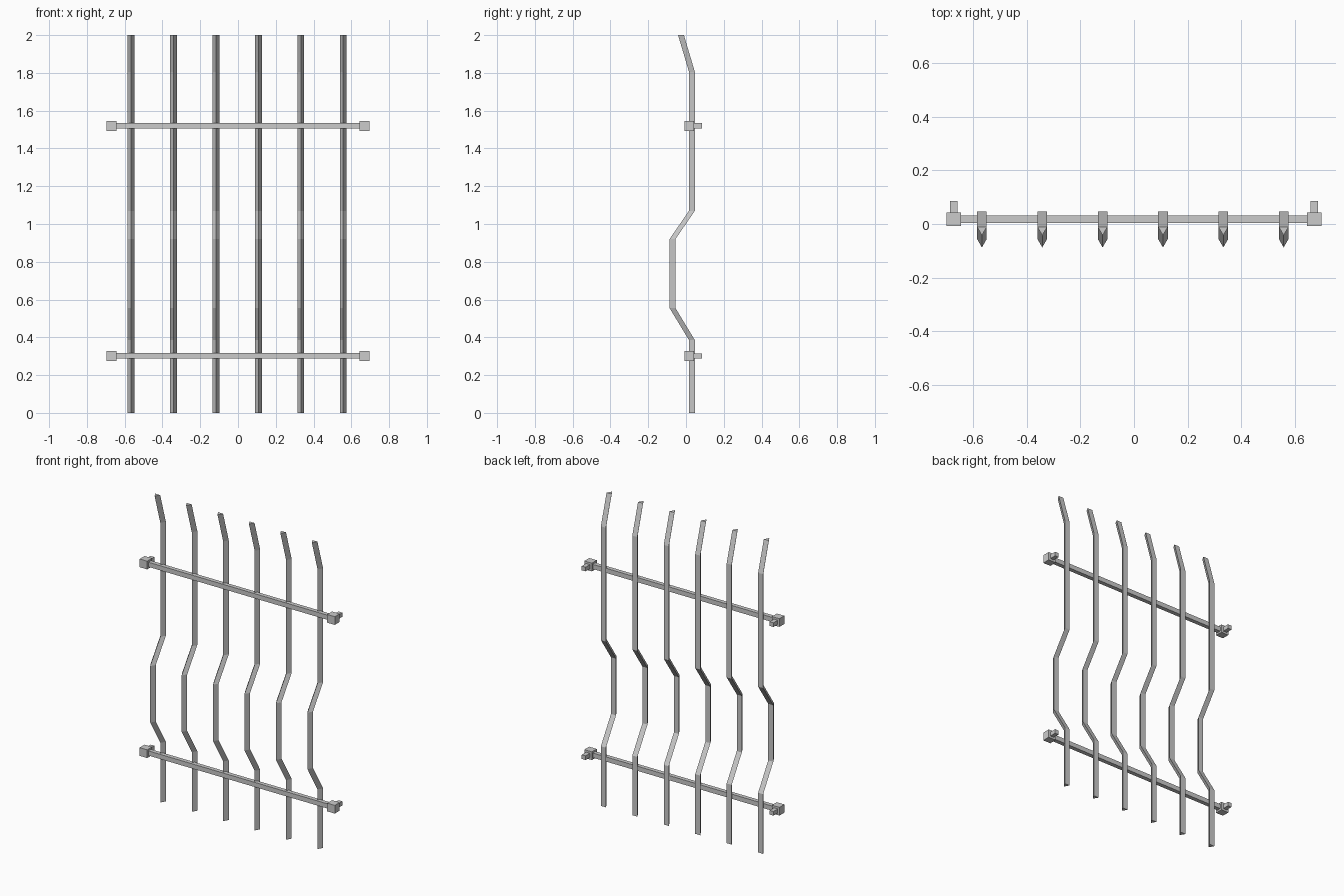
import bpy
import bmesh

cube = bpy.data.objects.get("Cube")
if cube:
    bpy.data.objects.remove(cube, do_unlink=True)

# Single plain metal colour
metal = bpy.data.materials.new("light_grey_metal")
metal.use_nodes = True
GREY = (0.6, 0.6, 0.6, 1.0)
metal.diffuse_color = GREY
metal.node_tree.nodes["Principled BSDF"].inputs["Base Color"].default_value = GREY


def add_object(name, bm):
    bmesh.ops.recalc_face_normals(bm, faces=bm.faces)
    mesh = bpy.data.meshes.new(name)
    bm.to_mesh(mesh)
    bm.free()
    mesh.materials.append(metal)
    obj = bpy.data.objects.new(name, mesh)
    bpy.context.collection.objects.link(obj)
    return obj


def box(name, centre, size):
    bm = bmesh.new()
    bmesh.ops.create_cube(bm, size=1)
    for v in bm.verts:
        v.co = [c + p * s for c, p, s in zip(centre, v.co, size)]
    return add_object(name, bm)


# Bent upright: triangular section with its point to the front, swept up a path
PATH = [(0.047, 0), (0.047, 0.385), (-0.056, 0.555), (-0.056, 0.92),
        (0.047, 1.07), (0.047, 1.805), (-0.011, 2.0)]
SECTION = [(-0.018, 0), (0.018, 0), (0, -0.031)]


def bent_bar(name, x):
    bm = bmesh.new()
    rings = [[bm.verts.new((x + sx, y + sy, z)) for sx, sy in SECTION]
             for y, z in PATH]
    for low, high in zip(rings, rings[1:]):
        for i in range(3):
            j = (i + 1) % 3
            bm.faces.new((low[i], low[j], high[j], high[i]))
    bm.faces.new(rings[0])
    bm.faces.new(rings[-1])
    return add_object(name, bm)


for i in range(6):
    bent_bar(f"upright_bar_{i + 1}", -0.566 + i * 0.2246)

# Cross rails with an end block and a rear fixing lug on each side
for level, z in (("lower", 0.302), ("upper", 1.52)):
    box(f"{level}_rail", (0, 0.018, z), (1.3, 0.027, 0.03))
    for side, s in (("left", 1), ("right", -1)):
        box(f"{level}_{side}_end_block", (s * 0.67, 0.017, z), (0.054, 0.05, 0.053))
        box(f"{level}_{side}_fixing_lug", (s * 0.671, 0.062, z), (0.027, 0.048, 0.027))
